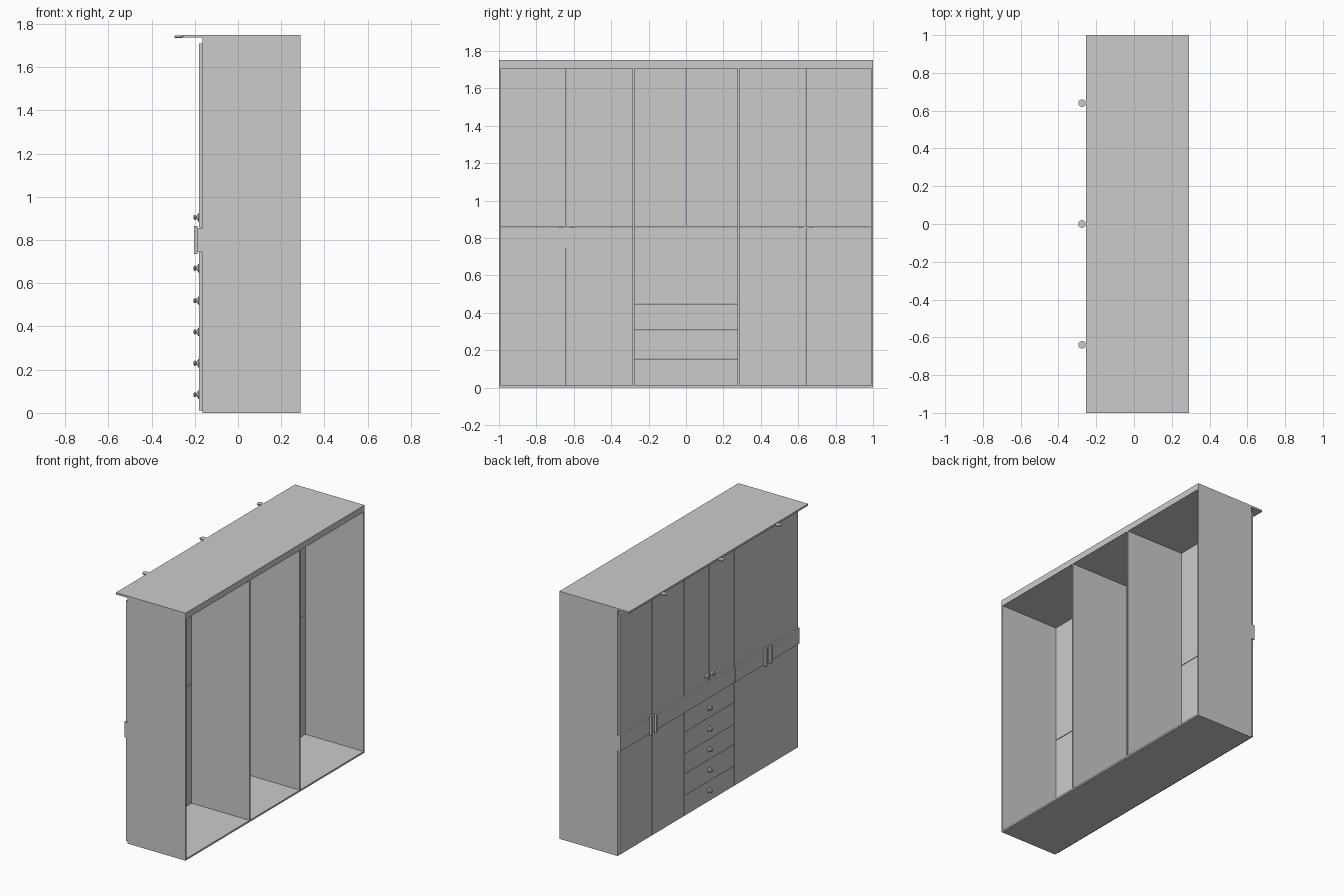
import bpy, bmesh, math
from mathutils import Matrix

if "Cube" in bpy.data.objects:
    bpy.data.objects.remove(bpy.data.objects["Cube"])


def finish(bm, name):
    bmesh.ops.recalc_face_normals(bm, faces=bm.faces)
    me = bpy.data.meshes.new(name)
    bm.to_mesh(me)
    bm.free()
    ob = bpy.data.objects.new(name, me)
    bpy.context.collection.objects.link(ob)
    return ob


def box(name, x0, x1, y0, y1, z0, z1):
    bm = bmesh.new()
    m = Matrix.Translation(((x0 + x1) / 2, (y0 + y1) / 2, (z0 + z1) / 2))
    m = m @ Matrix.Diagonal((x1 - x0, y1 - y0, z1 - z0, 1))
    bmesh.ops.create_cube(bm, size=1, matrix=m)
    return finish(bm, name)


def lathe(name, profile, matrix, segments=24):
    """Revolve (radius, height) points about local z, then place."""
    bm = bmesh.new()
    vs = [bm.verts.new((r, 0, h)) for r, h in profile]
    es = [bm.edges.new(p) for p in zip(vs, vs[1:])]
    bmesh.ops.spin(bm, geom=vs + es, cent=(0, 0, 0), axis=(0, 0, 1),
                   angle=math.tau, steps=segments)
    bmesh.ops.remove_doubles(bm, verts=bm.verts, dist=1e-5)
    bmesh.ops.transform(bm, matrix=matrix, verts=bm.verts)
    ob = finish(bm, name)
    bpy.ops.object.select_all(action='DESELECT')
    ob.select_set(True)
    bpy.context.view_layer.objects.active = ob
    bpy.ops.object.shade_smooth_by_angle(angle=math.radians(35))
    return ob


FRONT, BACK, DOOR = -0.165, 0.29, -0.181
G = 0.002  # half of the gap between fronts

# Carcass, open at the back
for s, side in ((-1, "right"), (1, "left")):
    y0, y1 = sorted((s * 0.99, s))
    box(f"{side}_side_panel", FRONT, BACK, y0, y1, 0, 1.715)
    box(f"{side}_divider", FRONT, BACK, s * 0.28 - 0.005, s * 0.28 + 0.005, 0.012, 1.705)
box("bottom_panel", FRONT, BACK, -0.99, 0.99, 0, 0.012)
box("ceiling_panel", FRONT, BACK, -0.99, 0.99, 1.705, 1.715)
box("cornice_block", FRONT, BACK, -1, 1, 1.715, 1.737)
box("top_board", -0.255, BACK, -1, 1, 1.737, 1.75)

# Hinged doors
upper = [-0.995, -0.64, -0.28, 0, 0.28, 0.64, 0.995]
for i, (a, b) in enumerate(zip(upper, upper[1:])):
    box(f"upper_door_{i + 1}", DOOR, FRONT, a + G, b - G, 0.857 + G, 1.71)
for i, (a, b) in enumerate(((-0.995, -0.64), (-0.64, -0.28), (0.28, 0.64), (0.64, 0.995))):
    box(f"lower_door_{i + 1}", DOOR, FRONT, a + G, b - G, 0.012, 0.745)

# Drawer fronts
levels = [0.012, 0.155, 0.307, 0.45, 0.603, 0.747]
for i, (a, b) in enumerate(zip(levels, levels[1:])):
    box(f"drawer_front_{i + 1}", DOOR, FRONT, -0.28 + G, 0.28 - G, a, b - G)

# Raised band across the middle
for i, (a, b) in enumerate(((-1, -0.28), (-0.28, 0.28), (0.28, 0.64), (0.64, 1))):
    box(f"middle_band_{i + 1}", -0.188, FRONT, a + (G if i else 0),
        b - (G if i < 3 else 0), 0.745, 0.857 - G)

# Bar handles in pairs
for s in (-1, 1):
    for t in (-1, 1):
        y = s * 0.64 + t * 0.028
        box("bar_handle", -0.204, -0.187, y - 0.009, y + 0.009, 0.735, 0.865)

# Round knobs
knob = [(0, 0), (0.02, 0), (0.019, 0.003), (0.008, 0.01), (0.007, 0.013),
        (0.012, 0.016), (0.012, 0.02), (0.008, 0.024), (0, 0.025)]
turn = Matrix.Rotation(-math.pi / 2, 4, 'Y')
spots = [(0, z) for z in (0.085, 0.23, 0.375, 0.52, 0.67)] + [(-0.03, 0.905), (0.03, 0.905)]
for y, z in spots:
    lathe("knob", knob, Matrix.Translation((DOOR, y, z)) @ turn)

# Lamps under the overhang
lamp = [(0, 0), (0.012, 0), (0.018, 0.003), (0.02, 0.007), (0.02, 0.013), (0, 0.013)]
for y in (-0.64, 0, 0.64):
    lathe("cornice_lamp", lamp, Matrix.Translation((-0.275, y, 1.735)))
    box("lamp_arm", -0.275, -0.25, y - 0.006, y + 0.006, 1.739, 1.746)
